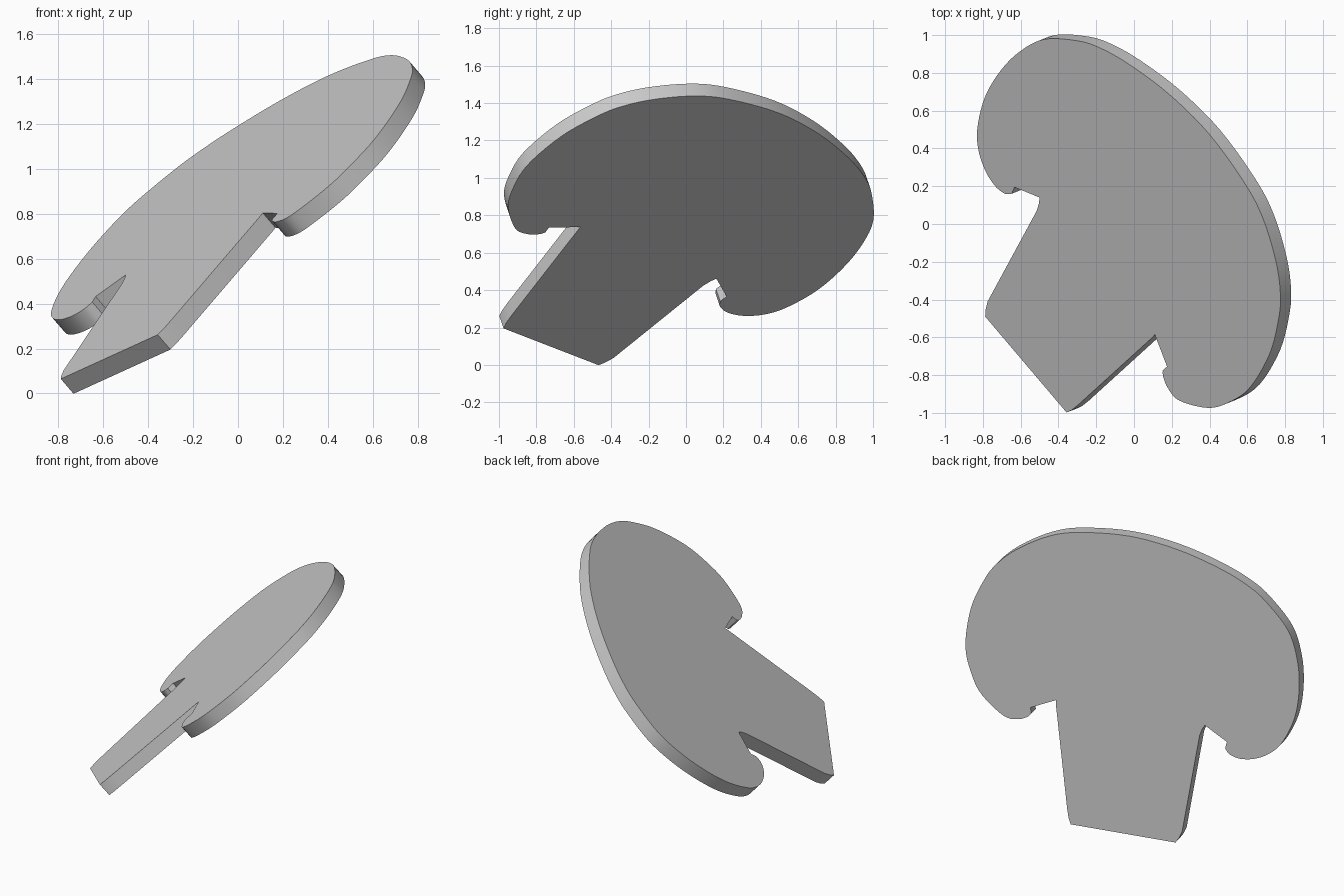
import bpy, bmesh, math
from mathutils import Vector

if "Cube" in bpy.data.objects:
    bpy.data.objects.remove(bpy.data.objects["Cube"])

# Plane of the tilted plate: z = A*x + B*y + C
A, B, C = 0.858, 0.341, 0.908
THICK = Vector((A, B, -1)) * 0.066

# Cap edge seen from above, right lobe round to left lobe
cap = [(0.152, -0.775), (0.155, -0.81), (0.18, -0.87), (0.24, -0.935), (0.385, -0.973),
       (0.49, -0.95), (0.61, -0.87), (0.717, -0.69), (0.765, -0.505), (0.775, -0.373),
       (0.752, -0.2), (0.685, 0.024), (0.59, 0.21), (0.40, 0.474), (0.188, 0.685),
       (-0.024, 0.844), (-0.18, 0.932), (-0.30, 0.97), (-0.475, 0.978), (-0.605, 0.913),
       (-0.71, 0.807), (-0.79, 0.67), (-0.829, 0.51), (-0.824, 0.394), (-0.79, 0.288),
       (-0.738, 0.204), (-0.685, 0.161), (-0.648, 0.16)]
# Left notch, stem and right notch
stem = [(-0.633, 0.195), (-0.50, 0.14), (-0.503, 0.11), (-0.515, 0.07), (-0.775, -0.41),
        (-0.785, -0.45), (-0.788, -0.49), (-0.357, -0.998), (-0.33, -0.985),
        (-0.295, -0.957), (0.10, -0.598), (0.11, -0.585), (0.175, -0.755)]


def smooth_path(pts, steps=5):
    """Catmull-Rom curve through the points."""
    p = [Vector(q) for q in pts]
    p = [2 * p[0] - p[1]] + p + [2 * p[-1] - p[-2]]
    out = []
    for i in range(1, len(p) - 2):
        a, b, c, d = p[i - 1:i + 3]
        for k in range(steps):
            t = k / steps
            out.append(0.5 * (2 * b + (c - a) * t + (2 * a - 5 * b + 4 * c - d) * t ** 2
                              + (3 * b - a - 3 * c + d) * t ** 3))
    return out + [p[-2]]


# Mushroom-shaped plate, extruded along its normal
outline = smooth_path(cap) + [Vector(q) for q in stem]
bm = bmesh.new()
face = bm.faces.new([bm.verts.new((x, y, A * x + B * y + C)) for x, y in outline])
res = bmesh.ops.extrude_face_region(bm, geom=[face], use_keep_orig=True)
bmesh.ops.translate(bm, vec=THICK, verts=[v for v in res["geom"] if isinstance(v, bmesh.types.BMVert)])
bmesh.ops.recalc_face_normals(bm, faces=bm.faces)
mesh = bpy.data.meshes.new("mushroom_plate")
bm.to_mesh(mesh)
bm.free()
plate = bpy.data.objects.new("mushroom_plate", mesh)
bpy.context.collection.objects.link(plate)
bpy.context.view_layer.objects.active = plate
plate.select_set(True)
bpy.ops.object.shade_smooth_by_angle(angle=math.radians(30))
